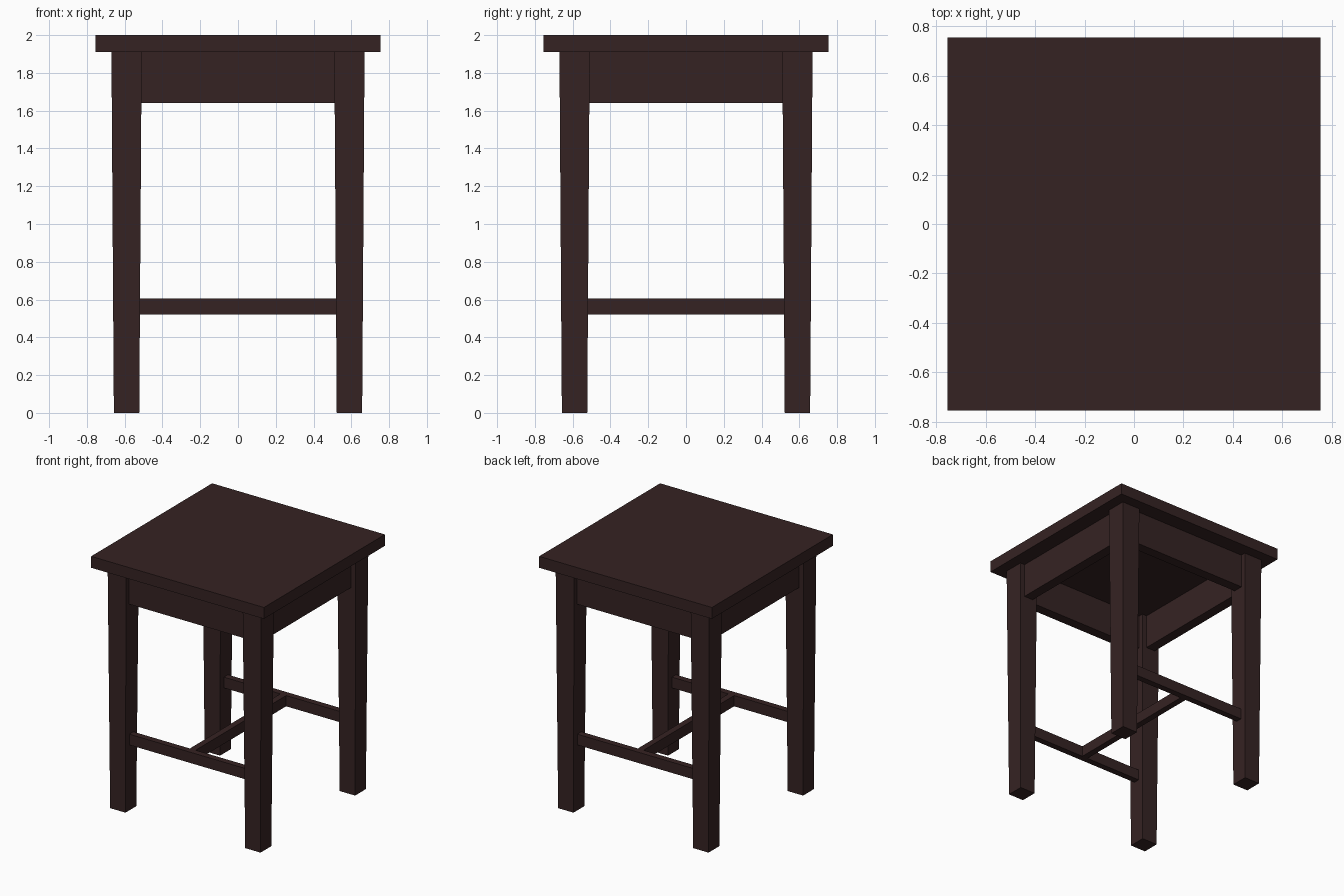
import bpy, bmesh

if "Cube" in bpy.data.objects:
    bpy.data.objects.remove(bpy.data.objects["Cube"])

wood = bpy.data.materials.new("dark_brown_wood")
wood.diffuse_color = (0.036, 0.0165, 0.0165, 1)
wood.use_nodes = True
wood.node_tree.nodes["Principled BSDF"].inputs["Base Color"].default_value = wood.diffuse_color


def block(name, center, size, taper=1.0):
    """Box whose bottom face is scaled by taper."""
    bm = bmesh.new()
    bmesh.ops.create_cube(bm, size=1)
    for v in bm.verts:
        k = taper if v.co.z < 0 else 1.0
        v.co = (center[0] + v.co.x * size[0] * k,
                center[1] + v.co.y * size[1] * k,
                center[2] + v.co.z * size[2])
    me = bpy.data.meshes.new(name)
    bm.to_mesh(me)
    bm.free()
    me.materials.append(wood)
    ob = bpy.data.objects.new(name, me)
    bpy.context.collection.objects.link(ob)
    return ob


LEG = 0.59  # leg axis distance from centre

# Table top
block("top_board", (0, 0, 1.955), (1.51, 1.51, 0.09))

for sy, fb in ((-1, "front"), (1, "back")):
    # Tapered legs
    for sx, lr in ((-1, "left"), (1, "right")):
        block(f"{fb}_{lr}_leg", (sx * LEG, sy * LEG, 0.955), (0.16, 0.16, 1.91), 0.84)
    # Front and back aprons and stretchers
    block(f"{fb}_apron", (0, sy * LEG, 1.775), (1.03, 0.08, 0.27))
    block(f"{fb}_stretcher", (0, sy * LEG, 0.5625), (1.05, 0.05, 0.085))

# Side aprons
for sx, lr in ((-1, "left"), (1, "right")):
    block(f"{lr}_apron", (sx * LEG, 0, 1.775), (0.08, 1.03, 0.27))

# Cross stretcher joining the front and back ones
block("cross_stretcher", (0, 0, 0.5625), (0.05, 1.14, 0.085))
